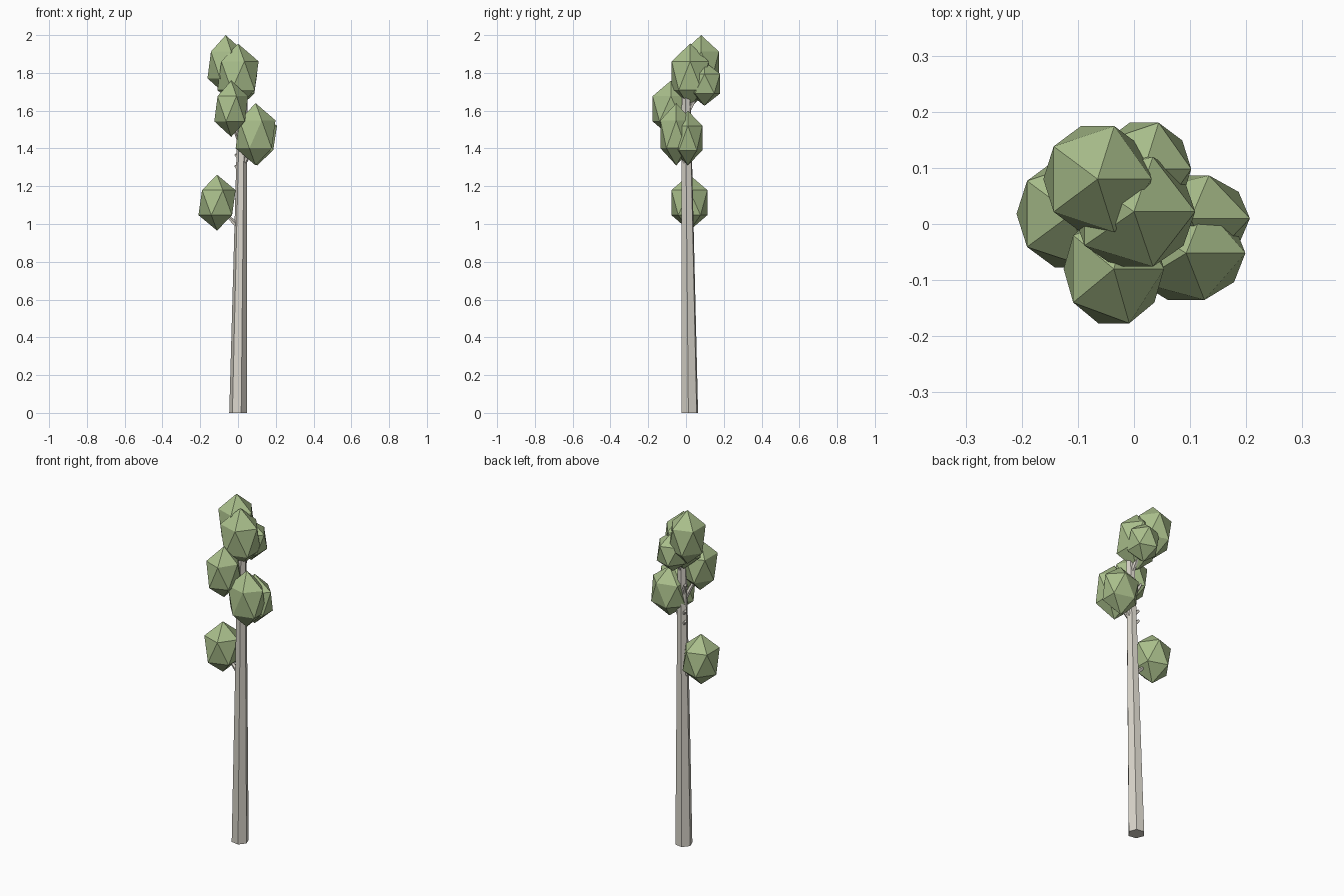
import bpy, bmesh, math
from mathutils import Vector, Matrix

if "Cube" in bpy.data.objects:
    bpy.data.objects.remove(bpy.data.objects["Cube"])


def material(name, rgb):
    m = bpy.data.materials.new(name)
    m.diffuse_color = (*rgb, 1)
    m.use_nodes = True
    m.node_tree.nodes["Principled BSDF"].inputs["Base Color"].default_value = m.diffuse_color
    return m


bark = material("bark", (0.70, 0.67, 0.60))
leaf = material("leaf", (0.40, 0.52, 0.26))


def finish(name, bm, mat):
    bmesh.ops.recalc_face_normals(bm, faces=bm.faces)
    mesh = bpy.data.meshes.new(name)
    bm.to_mesh(mesh)
    bm.free()
    mesh.materials.append(mat)
    bpy.context.collection.objects.link(bpy.data.objects.new(name, mesh))


def limb(name, a, b, r1, r2, sides):
    """Tapered limb from a to b."""
    a, b = Vector(a), Vector(b)
    d = b - a
    bm = bmesh.new()
    bmesh.ops.create_cone(bm, cap_ends=True, segments=sides, radius1=r1, radius2=r2, depth=d.length,
                          matrix=Matrix.Translation((a + b) / 2) @ d.to_track_quat('Z', 'Y').to_matrix().to_4x4())
    finish(name, bm, bark)


# Trunk: leaning six-sided taper with level ends
base, top = Vector((0, 0.02, 0)), Vector((0.026, 0, 1.74))
bm = bmesh.new()
rings = []
for c, r in ((base, 0.047), (top, 0.024)):
    rings.append([bm.verts.new(c + Vector((r * math.cos(a), r * math.sin(a), 0)))
                  for a in (math.radians(-9 + 60 * i) for i in range(6))])
for i in range(6):
    j = (i + 1) % 6
    bm.faces.new((rings[0][i], rings[0][j], rings[1][j], rings[1][i]))
bm.faces.new(rings[0][::-1])
bm.faces.new(rings[1])
finish("trunk", bm, bark)

# Leaf clusters: stretched icosahedra (centre, radii)
clusters = [
    ((-0.065, 0.080, 1.842), (0.108, 0.111, 0.158)),
    ((0.000, 0.022, 1.785), (0.122, 0.115, 0.170)),
    ((0.018, 0.098, 1.743), (0.094, 0.097, 0.117)),
    ((-0.036, -0.080, 1.610), (0.100, 0.114, 0.149)),
    ((0.093, -0.052, 1.475), (0.118, 0.098, 0.165)),
    ((0.101, 0.010, 1.455), (0.118, 0.090, 0.145)),
    ((-0.111, 0.018, 1.113), (0.110, 0.112, 0.148)),
]
for i, (c, r) in enumerate(clusters):
    bm = bmesh.new()
    bmesh.ops.create_icosphere(bm, subdivisions=1, radius=1,
                               matrix=Matrix.Translation(c) @ Matrix.Diagonal((*r, 1)))
    finish(f"leaf_cluster_{i + 1}", bm, leaf)

# Branches: start height on the trunk, end point inside a cluster
branches = [
    (0.97, (-0.08, 0.018, 1.07)),
    (1.40, (-0.036, -0.06, 1.56)),
    (1.58, (0.018, 0.08, 1.72)),
    (1.62, (-0.05, 0.07, 1.78)),
    (1.30, (0.085, -0.04, 1.42)),
    (1.30, (0.095, 0.010, 1.42)),
    (1.44, (-0.02, 0.035, 1.53)),
]
for i, (z, end) in enumerate(branches):
    limb(f"branch_{i + 1}", base.lerp(top, z / top.z), end, 0.014, 0.008, 5)

# Short broken stubs
for i, z in enumerate((1.27, 1.33)):
    p = base.lerp(top, z / top.z)
    limb(f"stub_{i + 1}", p, p + Vector((-0.032, 0.018, 0.04)), 0.013, 0.008, 5)
